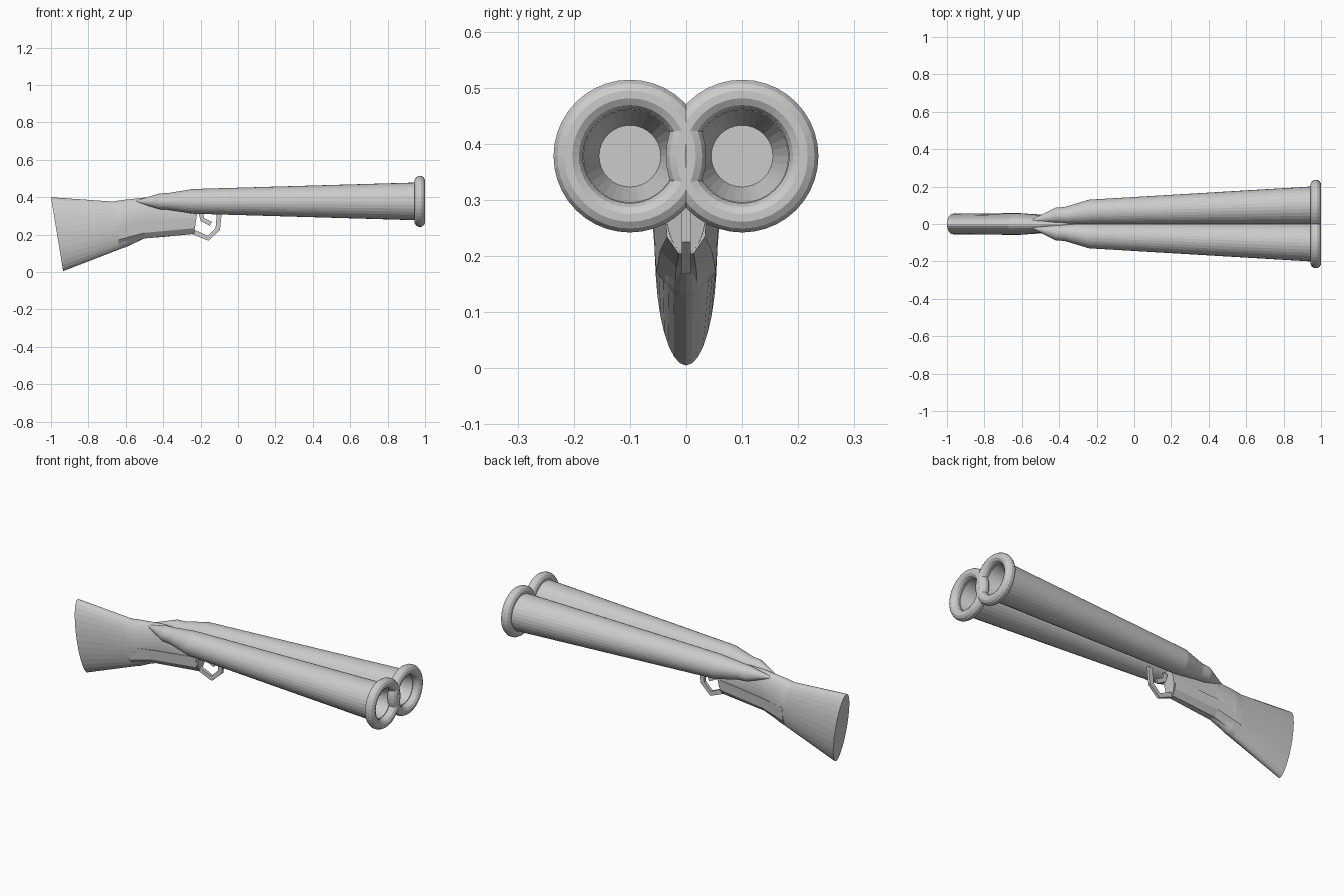
import bpy, bmesh
from math import sin, cos, pi
from mathutils import Vector

if "Cube" in bpy.data.objects:
    bpy.data.objects.remove(bpy.data.objects["Cube"], do_unlink=True)

grey = bpy.data.materials.new("plain grey")
grey.use_nodes = True
colour = (0.6, 0.6, 0.6, 1)
grey.diffuse_color = colour
grey.node_tree.nodes["Principled BSDF"].inputs["Base Color"].default_value = colour


def make_object(name, bm):
    bmesh.ops.recalc_face_normals(bm, faces=bm.faces)
    mesh = bpy.data.meshes.new(name)
    bm.to_mesh(mesh)
    bm.free()
    mesh.materials.append(grey)
    obj = bpy.data.objects.new(name, mesh)
    bpy.context.collection.objects.link(obj)
    return obj


def loft(name, rings, closed=False):
    """Skin equal-sized rings of points, capped unless the loft closes on itself."""
    bm = bmesh.new()
    rows = [[bm.verts.new(p) for p in ring] for ring in rings]
    pairs = list(zip(rows, rows[1:]))
    if closed:
        pairs.append((rows[-1], rows[0]))
    else:
        bm.faces.new(rows[0])
        bm.faces.new(rows[-1])
    for a, b in pairs:
        for i in range(len(a)):
            j = (i + 1) % len(a)
            bm.faces.new((a[i], a[j], b[j], b[i]))
    return make_object(name, bm)


def circle(x, y, z, r, n=32):
    return [(x, y + r * cos(2 * pi * i / n), z + r * sin(2 * pi * i / n)) for i in range(n)]


def oval(top, bottom, width, n=32):
    """Elliptical section between a top and a bottom point on the centre plane."""
    top, bottom = Vector((top[0], 0, top[1])), Vector((bottom[0], 0, bottom[1]))
    mid, half = (top + bottom) / 2, (top - bottom) / 2
    return [mid + half * sin(2 * pi * i / n) + Vector((0, width * cos(2 * pi * i / n), 0))
            for i in range(n)]


def bar(name, path, thick, width):
    """Flat strip following a path of x, z points."""
    pts = [Vector((x, 0, z)) for x, z in path]
    rings = []
    for i, p in enumerate(pts):
        d = (pts[min(i + 1, len(pts) - 1)] - pts[max(i - 1, 0)]).normalized()
        side = Vector((-d.z, 0, d.x)) * thick / 2
        across = Vector((0, width / 2, 0))
        rings.append([p + side + across, p - side + across, p - side - across, p + side - across])
    return loft(name, rings)


# Barrels: x, axis offset, radius; the last points turn in to form the bore
barrel_profile = [(-0.55, 0.018, 0.003), (-0.42, 0.045, 0.042), (-0.37, 0.046, 0.045),
                  (-0.24, 0.064, 0.066), (0.96, 0.1, 0.101), (0.96, 0.1, 0.083), (0.87, 0.1, 0.055)]
for label, s in (("left", 1), ("right", -1)):
    loft(label + "_barrel", [circle(x, s * y, 0.378, r) for x, y, r in barrel_profile])
    # Rounded lip around the muzzle
    lip = [(0.972 + 0.028 * cos(a), 0.11 + 0.027 * sin(a))
           for a in (2 * pi * (k + 0.5) / 12 for k in range(12))]
    loft(label + "_muzzle_lip", [circle(x, s * 0.1, 0.378, r, 40) for x, r in lip], closed=True)

# Stock, from butt to fore end
loft("stock", [oval((-1.0, 0.4), (-0.935, 0.005), 0.055),
               oval((-0.67, 0.377), (-0.63, 0.123), 0.058),
               oval((-0.62, 0.385), (-0.6, 0.133), 0.058),
               oval((-0.48, 0.4), (-0.5, 0.18), 0.046),
               oval((-0.38, 0.4), (-0.4, 0.188), 0.041),
               oval((-0.21, 0.37), (-0.235, 0.204), 0.036)])

# Raised grip panel wrapped around the underside
def panel(x, top, bottom, w):
    drop = bottom + (top - bottom) * 0.35
    return [(x, w, top), (x, w * 0.9, drop), (x, w * 0.35, bottom),
            (x, -w * 0.35, bottom), (x, -w * 0.9, drop), (x, -w, top)]


loft("grip_panel", [panel(-0.64, 0.25, 0.13, 0.059), panel(-0.5, 0.265, 0.18, 0.051),
                    panel(-0.235, 0.29, 0.204, 0.038)])

# Trigger and its guard
bar("trigger_guard", [(-0.24, 0.215), (-0.16, 0.181), (-0.108, 0.23), (-0.1, 0.32)], 0.026, 0.016)
bar("trigger", [(-0.2, 0.32), (-0.19, 0.28), (-0.145, 0.258)], 0.024, 0.012)
